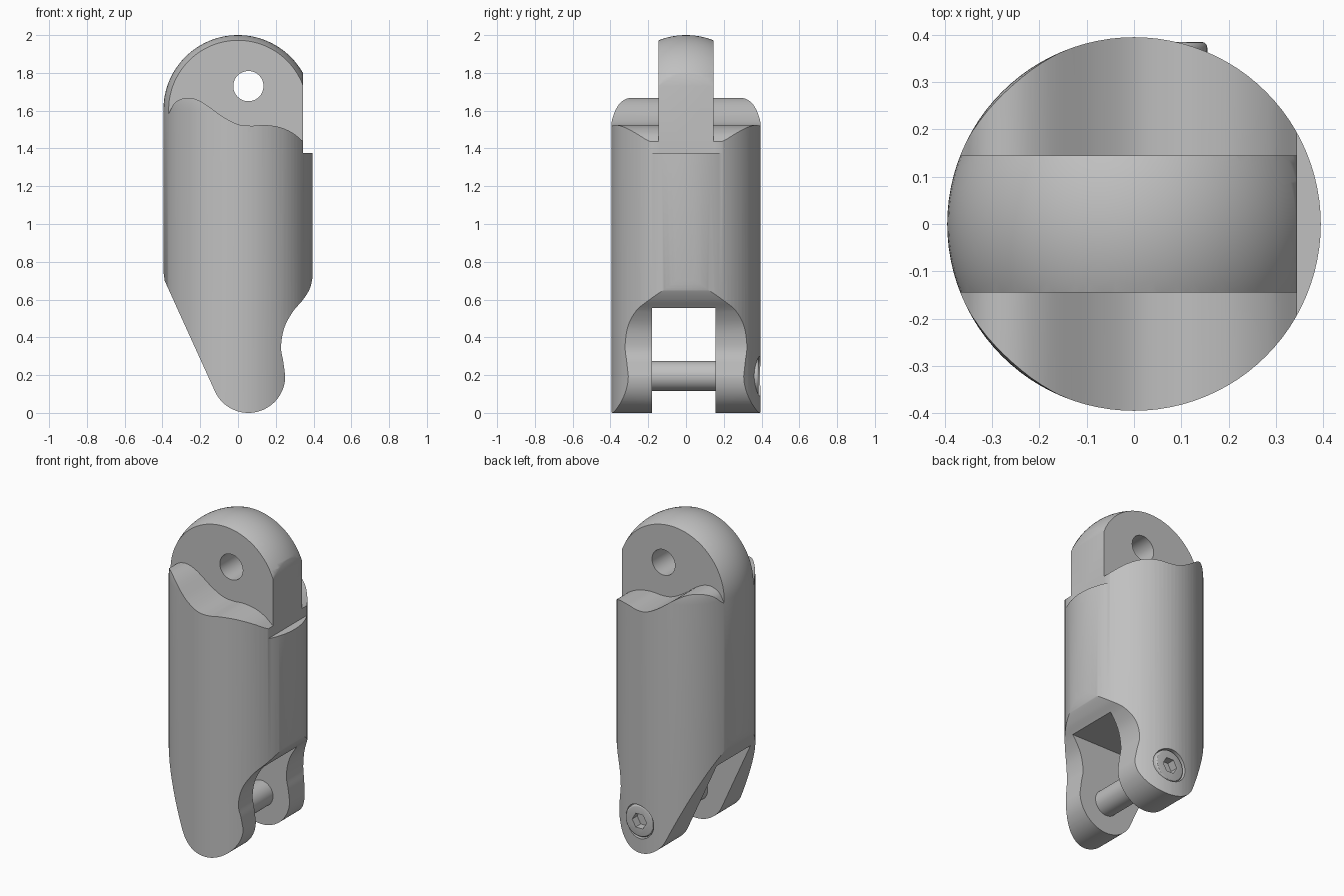
import bpy, bmesh, math
from mathutils import Vector, Matrix

cube = bpy.data.objects.get("Cube")
if cube:
    bpy.data.objects.remove(cube, do_unlink=True)

RADIUS = 0.395
DOME_Z = 1.605
FLAT_X = 0.345
PIN = (0.055, 0.195)

grey = bpy.data.materials.new("plain grey")
grey.use_nodes = True
colour = (0.53, 0.53, 0.53, 1)
grey.diffuse_color = colour
grey.node_tree.nodes["Principled BSDF"].inputs["Base Color"].default_value = colour


def make(name, bm):
    bmesh.ops.recalc_face_normals(bm, faces=bm.faces)
    mesh = bpy.data.meshes.new(name)
    bm.to_mesh(mesh)
    bm.free()
    mesh.materials.append(grey)
    ob = bpy.data.objects.new(name, mesh)
    bpy.context.collection.objects.link(ob)
    return ob


def prism(name, outline, y0, y1):
    """Extrude an x-z outline along y."""
    bm = bmesh.new()
    face = bm.faces.new([bm.verts.new((x, y0, z)) for x, z in outline])
    ext = bmesh.ops.extrude_face_region(bm, geom=[face])["geom"]
    verts = [v for v in ext if isinstance(v, bmesh.types.BMVert)]
    bmesh.ops.translate(bm, verts=verts, vec=(0, y1 - y0, 0))
    return make(name, bm)


def circle(centre, r, n, start=0.0, end=math.tau):
    step = (end - start) / n
    return [(centre[0] + r * math.cos(start + i * step),
             centre[1] + r * math.sin(start + i * step)) for i in range(n)]


def smooth_curve(points, steps=8):
    """Catmull-Rom curve through the points."""
    p = [Vector(q) for q in [points[0]] + points + [points[-1]]]
    out = []
    for a, b, c, d in zip(p, p[1:], p[2:], p[3:]):
        for i in range(steps):
            t = i / steps
            q = 0.5 * (2 * b + (c - a) * t + (2 * a - 5 * b + 4 * c - d) * t ** 2
                       + (3 * b - a - 3 * c + d) * t ** 3)
            out.append(tuple(q))
    return out + [points[-1]]


def boolean(ob, cutter, operation):
    mod = ob.modifiers.new(operation, "BOOLEAN")
    mod.operation, mod.solver, mod.object = operation, "EXACT", cutter
    bpy.context.view_layer.update()
    graph = bpy.context.evaluated_depsgraph_get()
    mesh = bpy.data.meshes.new_from_object(ob.evaluated_get(graph))
    ob.modifiers.clear()
    ob.data = mesh
    bpy.data.objects.remove(cutter, do_unlink=True)


def shade(ob):
    bpy.ops.object.select_all(action="DESELECT")
    ob.select_set(True)
    bpy.context.view_layer.objects.active = ob
    bpy.ops.object.shade_smooth_by_angle(angle=math.radians(30))


# Side outline of the barrel: wavy shoulder, ledge, hooked and sloping foot
shoulder = smooth_curve([(-0.45, 1.44), (-0.37, 1.58), (-0.33, 1.645), (-0.265, 1.668),
                         (-0.19, 1.645), (-0.08, 1.568), (0, 1.528), (0.07, 1.52),
                         (0.14, 1.524), (0.22, 1.513), (0.29, 1.482), (FLAT_X, 1.437)])
ledge = [(FLAT_X, 1.375), (0.45, 1.375), (0.45, 0.72)]
hook = smooth_curve([(0.395, 0.72), (0.381, 0.66), (0.345, 0.6), (0.29, 0.535),
                     (0.245, 0.45), (0.228, 0.35), (0.24, 0.27), (0.25, 0.195)])
toe = circle(PIN, 0.195, 40, 0, -math.radians(156))[1:]
slope = smooth_curve([(-0.125, 0.12), (-0.368, 0.655), (-0.388, 0.7), (-0.395, 0.75)], 1)
outline = shoulder + ledge + hook + toe + slope + [(-0.45, 0.75)]

# Round-ended barrel, lathed
bm = bmesh.new()
dome = [(RADIUS * math.cos(a), DOME_Z + RADIUS * math.sin(a))
        for a in (i * math.pi / 48 for i in range(25))]
lathe = [(0, 0), (RADIUS, 0)] + dome
verts = [bm.verts.new((x, 0, z)) for x, z in lathe]
edges = [bm.edges.new(pair) for pair in zip(verts, verts[1:])]
bmesh.ops.spin(bm, geom=verts + edges, cent=(0, 0, 0), axis=(0, 0, 1),
               angle=math.tau, steps=96, use_duplicate=False)
bmesh.ops.remove_doubles(bm, verts=bm.verts, dist=1e-4)
body = make("barrel_body", bm)

# Keep only the shouldered outline plus the central tongue
keep = prism("outline_cutter", outline, -0.5, 0.5)
tongue = prism("tongue_cutter", [(-0.5, 1.0), (FLAT_X, 1.0), (FLAT_X, 2.1), (-0.5, 2.1)],
               -0.145, 0.145)
boolean(keep, tongue, "UNION")
boolean(body, keep, "INTERSECT")

# Fork slot, tongue hole and screw counterbore
slot = prism("slot_cutter", [(-0.6, -0.1), (0.6, -0.1), (0.6, 0.555), (-0.6, 0.555)],
             -0.18, 0.155)
boolean(body, slot, "DIFFERENCE")
boolean(body, prism("hole_cutter", circle((PIN[0], 1.73), 0.08, 48), -0.3, 0.3), "DIFFERENCE")
boolean(body, prism("counterbore_cutter", circle(PIN, 0.105, 48), 0.3, 0.6), "DIFFERENCE")
shade(body)

# Cross pin
shade(prism("cross_pin", circle(PIN, 0.08, 48), -0.25, 0.31))

# Screw head with rounded rim and hexagonal socket
bm = bmesh.new()
bmesh.ops.create_cone(bm, cap_ends=True, segments=48, radius1=0.1, radius2=0.1, depth=0.09,
                      matrix=Matrix.Translation((PIN[0], 0.34, PIN[1]))
                      @ Matrix.Rotation(-math.pi / 2, 4, "X"))
rim = [e for e in bm.edges if all(v.co.y > 0.36 for v in e.verts)]
bmesh.ops.bevel(bm, geom=rim, offset=0.012, segments=3, profile=0.5, affect="EDGES")
head = make("screw_head", bm)
boolean(head, prism("socket_cutter", circle(PIN, 0.05, 6), 0.335, 0.5), "DIFFERENCE")
shade(head)
